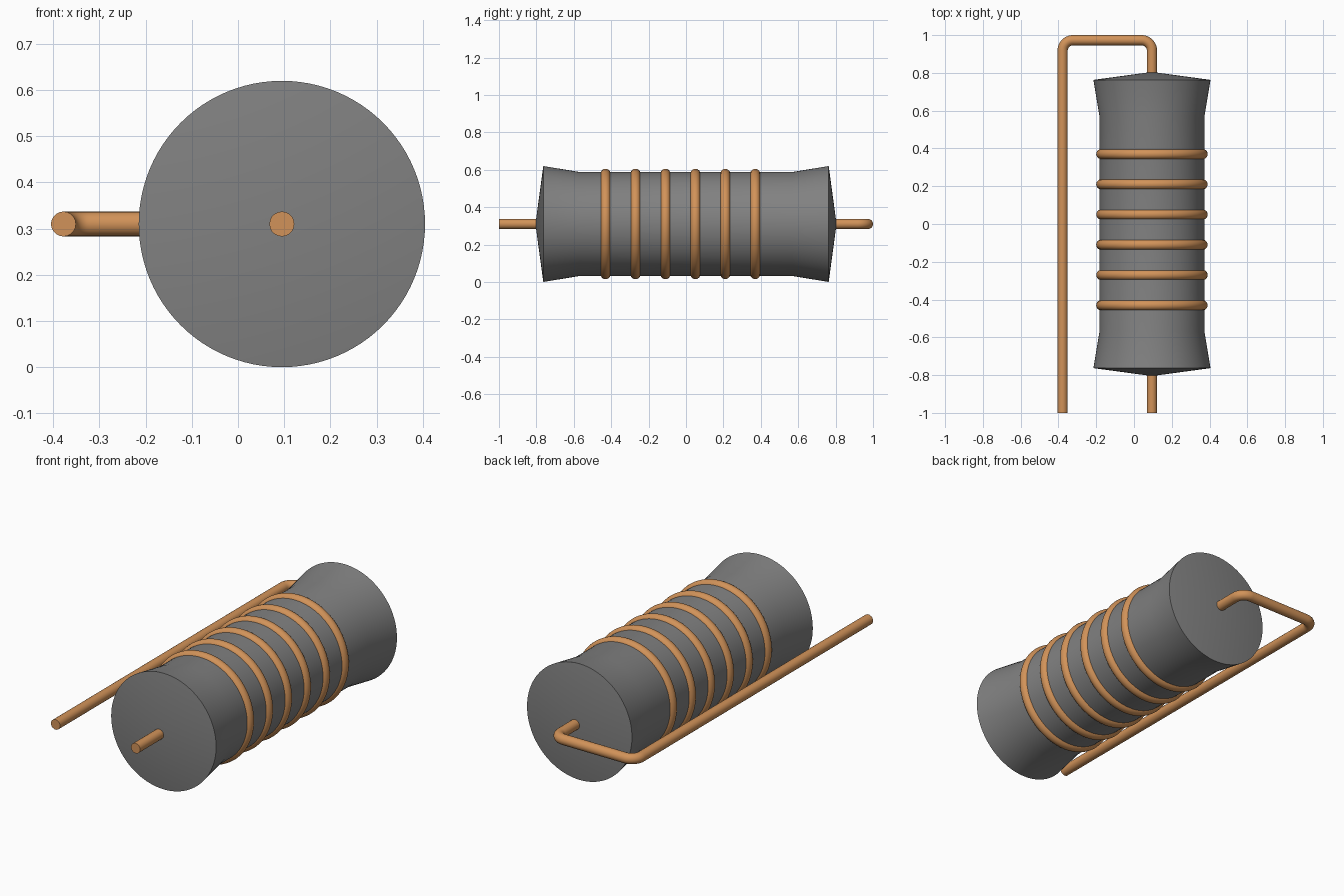
import bpy, bmesh, math
from mathutils import Matrix, Vector

if "Cube" in bpy.data.objects:
    bpy.data.objects.remove(bpy.data.objects["Cube"])

CX, CZ = 0.095, 0.31      # axis of the component, running along y
WIRE = 0.027              # wire radius


def material(name, rgb):
    m = bpy.data.materials.new(name)
    m.diffuse_color = (*rgb, 1)
    m.use_nodes = True
    m.node_tree.nodes["Principled BSDF"].inputs["Base Color"].default_value = m.diffuse_color
    return m


copper = material("copper", (0.64, 0.29, 0.10))
grey = material("body_grey", (0.22, 0.22, 0.22))


def smooth(obj, mat):
    obj.data.materials.append(mat)
    bpy.ops.object.select_all(action='DESELECT')
    obj.select_set(True)
    bpy.context.view_layer.objects.active = obj
    bpy.ops.object.shade_smooth_by_angle(angle=math.radians(30))


def lathe(name, profile, steps, mat):
    """Spin (radius, y) points around the component axis."""
    bm = bmesh.new()
    vs = [bm.verts.new((CX + r, y, CZ)) for r, y in profile]
    es = [bm.edges.new(p) for p in zip(vs, vs[1:])]
    bmesh.ops.spin(bm, geom=vs + es, cent=(CX, 0, CZ), axis=(0, 1, 0),
                   angle=math.tau, steps=steps)
    bmesh.ops.remove_doubles(bm, verts=bm.verts, dist=1e-5)
    bmesh.ops.recalc_face_normals(bm, faces=bm.faces)
    me = bpy.data.meshes.new(name)
    bm.to_mesh(me)
    bm.free()
    obj = bpy.data.objects.new(name, me)
    bpy.context.collection.objects.link(obj)
    smooth(obj, mat)


# Flared body with shallow cone ends
half = [(0, 0.805), (0.31, 0.763), (0.278, 0.57)]
lathe("body", [(r, -y) for r, y in half] + half[::-1], 96, grey)

# Six wire bands
for i in range(6):
    bpy.ops.mesh.primitive_torus_add(
        major_segments=96, minor_segments=20, major_radius=0.268,
        minor_radius=WIRE, location=(CX, -0.43 + 0.16 * i, CZ),
        rotation=(math.pi / 2, 0, 0))
    band = bpy.context.object
    band.name = f"band_{i + 1}"
    smooth(band, copper)


# Lead wires
def arc(cx, cy, r, a0, a1, n=10):
    return [(cx + r * math.cos(math.radians(a0 + (a1 - a0) * k / n)),
             cy + r * math.sin(math.radians(a0 + (a1 - a0) * k / n)))
            for k in range(n + 1)]


def wire(name, pts):
    cu = bpy.data.curves.new(name, 'CURVE')
    cu.dimensions = '3D'
    cu.bevel_depth = WIRE
    cu.bevel_resolution = 8
    cu.use_fill_caps = True
    sp = cu.splines.new('POLY')
    sp.points.add(len(pts) - 1)
    for p, (x, y) in zip(sp.points, pts):
        p.co = (x, y, CZ, 1)
    obj = bpy.data.objects.new(name, cu)
    bpy.context.collection.objects.link(obj)
    bpy.ops.object.select_all(action='DESELECT')
    obj.select_set(True)
    bpy.context.view_layer.objects.active = obj
    bpy.ops.object.convert(target='MESH')
    smooth(bpy.context.object, copper)


LX, TOP, R = -0.378, 0.973, 0.055
wire("front_lead", [(CX, -1), (CX, -0.77)])
wire("bent_lead", [(CX, 0.77)]
     + arc(CX - R, TOP - R, R, 0, 90)
     + arc(LX + R, TOP - R, R, 90, 180)
     + [(LX, -1)])
